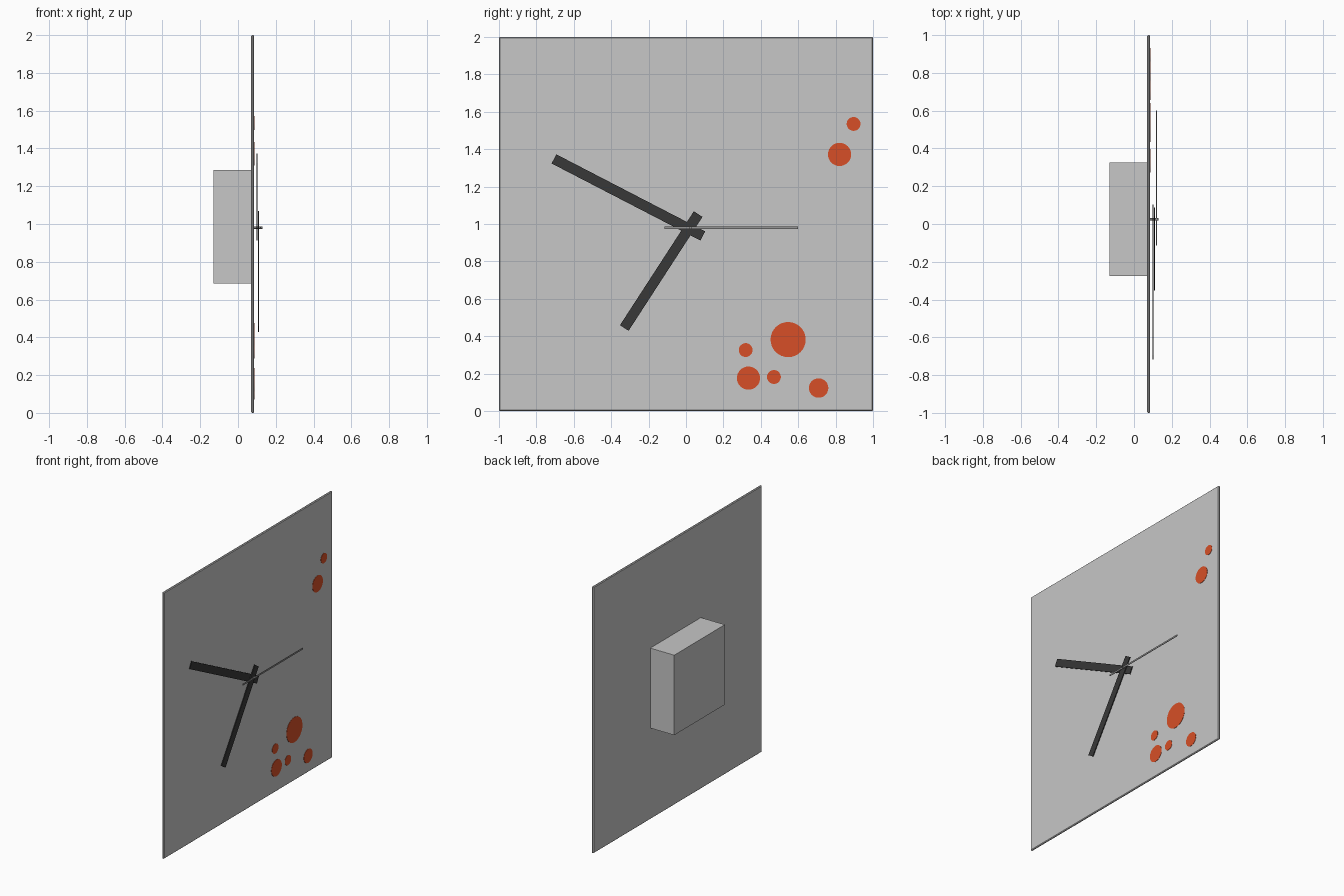
import bpy
import math

cube = bpy.data.objects.get("Cube")
if cube:
    bpy.data.objects.remove(cube, do_unlink=True)


def material(name, rgb):
    m = bpy.data.materials.new(name)
    m.use_nodes = True
    m.diffuse_color = (*rgb, 1)
    m.node_tree.nodes["Principled BSDF"].inputs["Base Color"].default_value = (*rgb, 1)
    return m


GREY = material("light grey", (0.57, 0.57, 0.57))
BLACK = material("black", (0.04, 0.04, 0.04))
STEEL = material("mid grey", (0.3, 0.3, 0.3))
ORANGE = material("burnt orange", (0.68, 0.078, 0.02))


def box(name, centre, size, mat, tilt=0.0, bevel=0.0):
    bpy.ops.mesh.primitive_cube_add(size=1, location=centre)
    ob = bpy.context.object
    ob.name = name
    ob.scale = size
    bpy.ops.object.transform_apply(location=False, rotation=False, scale=True)
    ob.rotation_euler.x = tilt
    if bevel:
        mod = ob.modifiers.new("edge", "BEVEL")
        mod.width = bevel
        mod.segments = 1
    ob.data.materials.append(mat)
    return ob


def disc(name, x0, x1, y, z, radius, mat, sides=32):
    bpy.ops.mesh.primitive_cylinder_add(
        vertices=sides, radius=radius, depth=x1 - x0,
        location=((x0 + x1) / 2, y, z), rotation=(0, math.pi / 2, 0))
    ob = bpy.context.object
    ob.name = name
    ob.data.materials.append(mat)
    bpy.ops.object.shade_smooth_by_angle()
    return ob


def hand(name, x, tip, tail, width, thick, mat):
    # Flat bar from tail to tip in the dial plane
    dy, dz = tip[0] - tail[0], tip[1] - tail[1]
    centre = (x, (tip[0] + tail[0]) / 2, (tip[1] + tail[1]) / 2)
    box(name, centre, (thick, math.hypot(dy, dz), width), mat, math.atan2(dz, dy))


# Dial panel and the mechanism housing behind it
box("dial_panel", (0.077, 0, 1), (0.016, 2, 2), GREY, bevel=0.005)
box("mechanism_housing", (-0.03, 0.025, 0.985), (0.2, 0.6, 0.6), GREY)

# Hands and their spindle
hand("minute_hand", 0.1, (-0.706, 1.348), (0.09, 0.936), 0.055, 0.006, BLACK)
hand("hour_hand", 0.108, (-0.33, 0.444), (0.065, 1.053), 0.055, 0.006, BLACK)
hand("second_hand", 0.119, (0.6, 0.98), (-0.115, 0.98), 0.012, 0.004, STEEL)
disc("spindle", 0.08, 0.13, 0.025, 0.98, 0.006, STEEL, 16)

# Painted dots: y, z, radius
dots = [(0.896, 1.535, 0.037), (0.821, 1.372, 0.062), (0.546, 0.382, 0.094),
        (0.319, 0.326, 0.037), (0.334, 0.176, 0.062), (0.47, 0.182, 0.037),
        (0.709, 0.123, 0.052)]
for i, (y, z, r) in enumerate(dots, 1):
    disc(f"dial_dot_{i}", 0.082, 0.087, y, z, r, ORANGE)
